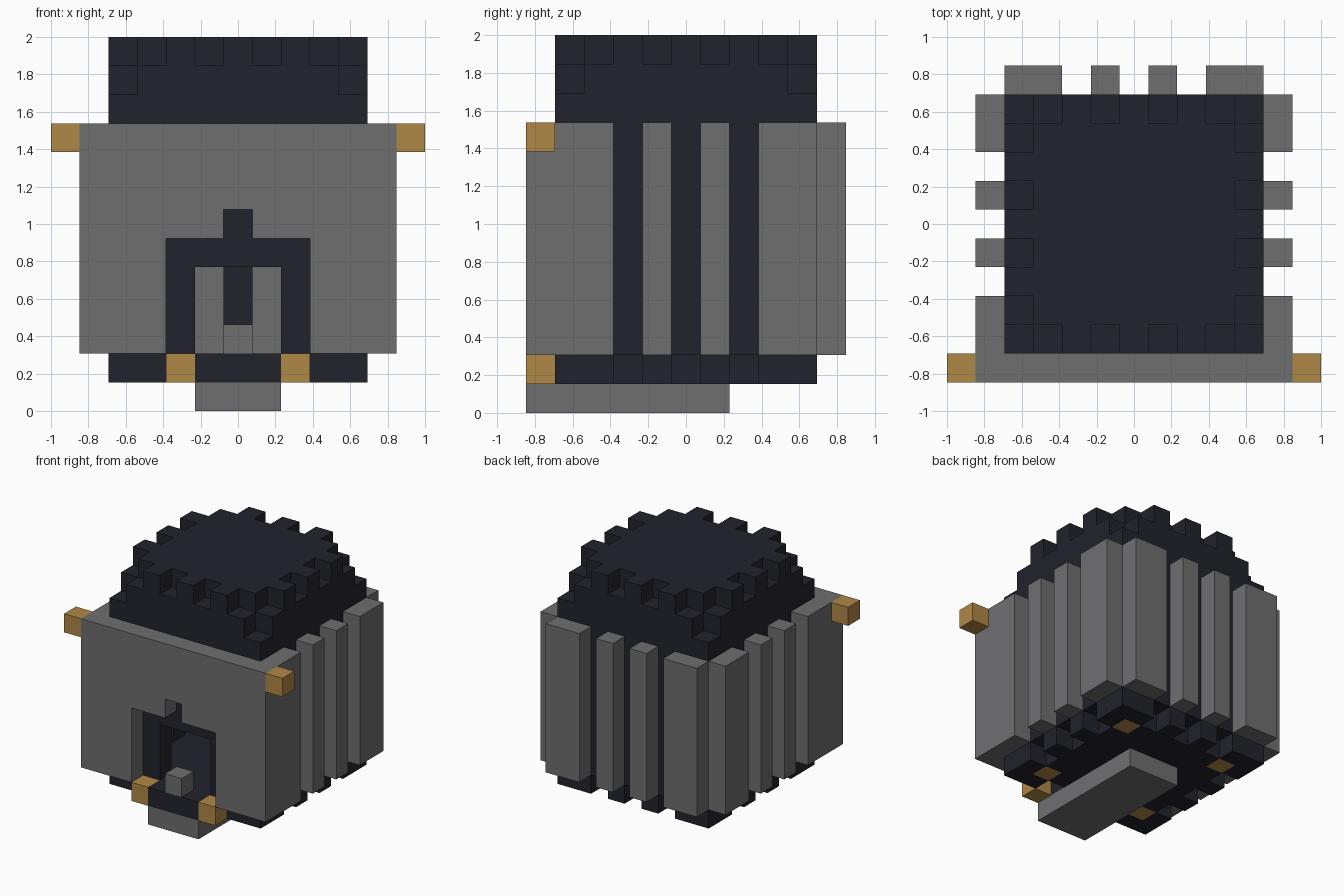
import bpy
import bmesh
from mathutils import Matrix, Vector

U = 2 / 13  # size of one block

old = bpy.data.objects.get("Cube")
if old:
    bpy.data.objects.remove(old, do_unlink=True)


def material(name, rgb):
    mat = bpy.data.materials.new(name)
    mat.use_nodes = True
    color = (*rgb, 1)
    mat.diffuse_color = color
    mat.node_tree.nodes["Principled BSDF"].inputs["Base Color"].default_value = color
    return mat


GREY = material("stone grey", (0.162, 0.157, 0.163))
DARK = material("dark slate", (0.016, 0.016, 0.026))
GOLD = material("gold", (0.434, 0.246, 0.061))


def finish(name, bm, mat):
    bmesh.ops.recalc_face_normals(bm, faces=bm.faces)
    mesh = bpy.data.meshes.new(name)
    bm.to_mesh(mesh)
    bm.free()
    mesh.materials.append(mat)
    obj = bpy.data.objects.new(name, mesh)
    bpy.context.collection.objects.link(obj)
    return obj


def boxes(name, mat, spans):
    """Boxes given as (x0, x1, y0, y1, z0, z1) in blocks."""
    bm = bmesh.new()
    for x0, x1, y0, y1, z0, z1 in spans:
        centre = Vector((x0 + x1, y0 + y1, z0 + z1)) * U / 2
        size = Vector((x1 - x0, y1 - y0, z1 - z0)) * U
        bmesh.ops.create_cube(bm, size=1, matrix=Matrix.LocRotScale(centre, None, size))
    return finish(name, bm, mat)


def cell(x, y, z0, z1):
    return (x - .5, x + .5, y - .5, y + .5, z0, z1)


def ring(steps, z0, z1, sides="FBLR"):
    """Cells along the wall ring at the given steps on each side."""
    place = {"F": lambda t: (t, -4), "B": lambda t: (t, 4),
             "L": lambda t: (4, t), "R": lambda t: (-4, t)}
    return [cell(*place[s](t), z0, z1) for s in sides for t in steps]


CORNERS = [(x, y) for x in (-4, 4) for y in (-4, 4)]
GAPS = (-2, 0, 2)

# Foot beam under the body
boxes("foot_beam", GREY, [(-1.5, 1.5, -5.5, 1.5, 0, 1)])

# Floor: a plate with room for gold studs, and a toothed rim
boxes("floor", DARK, [(-2.5, 2.5, -3.5, 3.5, 1, 2)]
      + [(x - .5, x + .5, -2.5, 2.5, 1, 2) for x in (-3, 3)])
boxes("floor_studs", GOLD, [cell(x, y, 1, 2) for x in (-3, 3) for y in (-3, 3)])
boxes("floor_rim", DARK, ring((-3, -1, 1, 3), 1, 2) + ring((0,), 1, 2, "F")
      + [cell(x, y, 1, 2) for x, y in CORNERS])

# Doorstep between two gold blocks, with a small post on it
boxes("doorstep", DARK, [(-1.5, 1.5, -5.5, -4.5, 1, 2)])
boxes("doorstep_blocks", GOLD, [cell(x, -5, 1, 2) for x in (-2, 2)])
boxes("door_post", GREY, [cell(0, -5, 2, 3)])

# Inner wall strips between the outer slats
boxes("wall_strips", DARK, ring(GAPS, 2, 10, "BLR") + ring((-2, 2), 2, 10, "F"))
boxes("door_lintel", DARK, [(-1.5, 1.5, -4.5, -3.5, 5, 6), cell(0, -4, 6, 10)])

# Front wall with a stepped door opening, extruded from its outline
half = [(.5, 7), (.5, 6), (2.5, 6), (2.5, 2), (5.5, 2), (5.5, 10)]
outline = half + [(-x, z) for x, z in reversed(half)]
bm = bmesh.new()
face = bm.faces.new([bm.verts.new((x * U, -5.5 * U, z * U)) for x, z in outline])
moved = bmesh.ops.extrude_face_region(bm, geom=[face])["geom"]
bmesh.ops.translate(bm, vec=(0, U, 0),
                    verts=[v for v in moved if isinstance(v, bmesh.types.BMVert)])
finish("front_wall", bm, GREY)

# Outer slats on the sides and the back
slats = [(-1.5, -.5), (.5, 1.5), (2.5, 4.5)]
for name, side in (("left_slats", 1), ("right_slats", -1)):
    a, b = sorted((side * 4.5, side * 5.5))
    boxes(name, GREY, [(a, b, y0, y1, 2, 10) for y0, y1 in [(-4.5, -2.5)] + slats])
boxes("back_slats", GREY, [(x0, x1, 4.5, 5.5, 2, 10) for x0, x1 in [(-4.5, -2.5)] + slats])

# Gold blocks at the top corners of the front wall
boxes("corner_blocks", GOLD, [cell(x, -5, 9, 10) for x in (-6, 6)])

# Roof: a wall ring with cut corners, a top plate and a toothed edge
boxes("roof_base", DARK, [(-4.5, 4.5, a, a + 1, 10, 11) for a in (-4.5, 3.5)]
      + [(a, a + 1, -3.5, 3.5, 10, 11) for a in (-4.5, 3.5)])
boxes("roof_ring", DARK, [(-3.5, 3.5, a, a + 1, 11, 12) for a in (-4.5, 3.5)]
      + [(a, a + 1, -3.5, 3.5, 11, 12) for a in (-4.5, 3.5)])
boxes("roof_top", DARK, [(-3.5, 3.5, -3.5, 3.5, 12, 13)])
boxes("roof_teeth", DARK, ring(GAPS, 12, 13))
